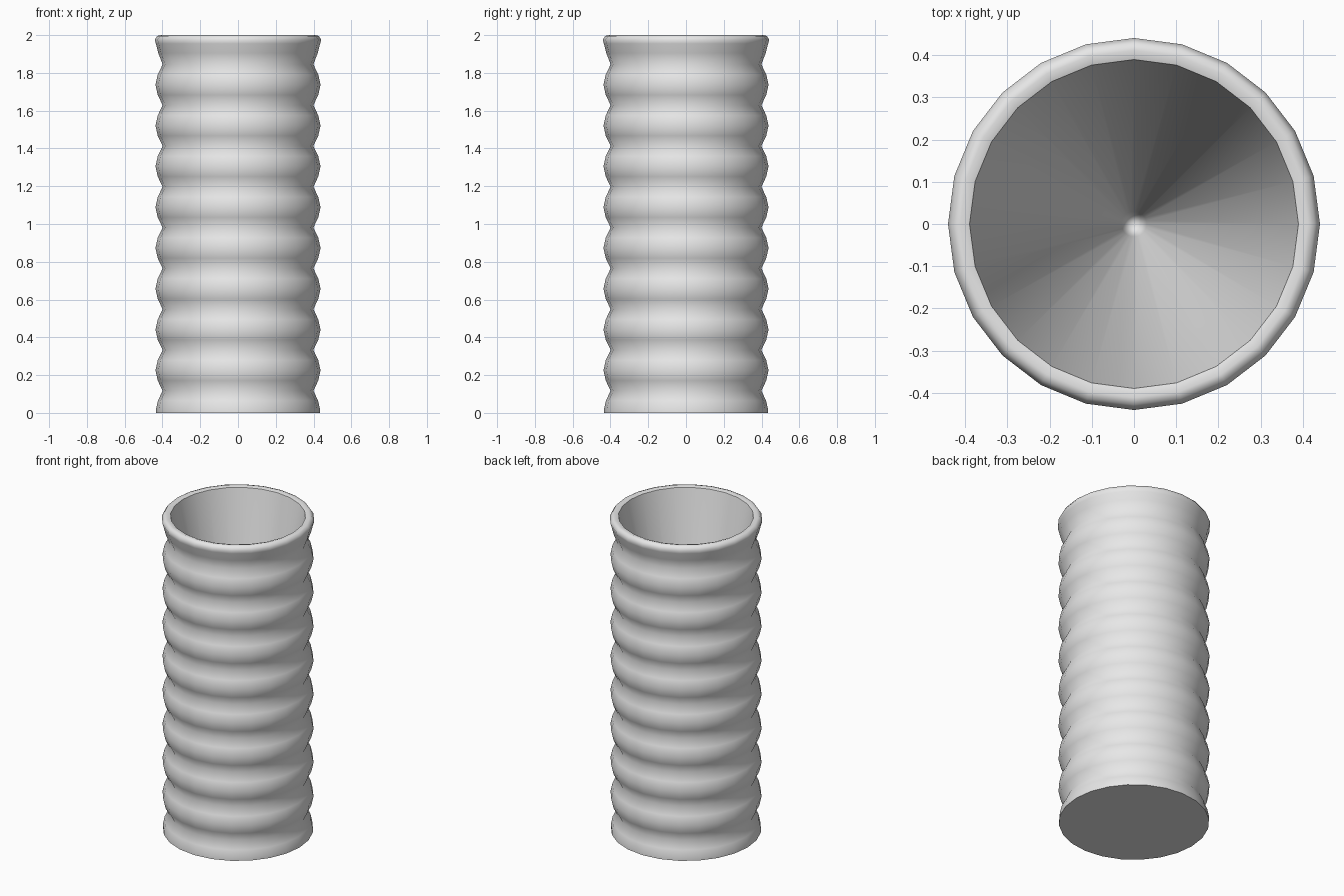
import bpy, bmesh, math

if "Cube" in bpy.data.objects:
    bpy.data.objects.remove(bpy.data.objects["Cube"])

SEGMENTS = 24
PITCH = 0.216          # spacing of the ribs
FIRST_GROOVE = 0.117
GROOVES = 9

# Outer profile: flat base, then ribs between grooves
profile = [(0.0, 0.0), (0.434, 0.0), (0.434, 0.02), (0.424, 0.065)]
for i in range(GROOVES):
    z = FIRST_GROOVE + i * PITCH
    profile.append((0.399, z))
    if i < GROOVES - 1:
        profile += [(0.425, z + 0.054), (0.437, z + 0.108), (0.425, z + 0.162)]

# Flared rounded rim, then the tapering hollow
profile += [(0.422, 1.905), (0.435, 1.955), (0.441, 1.975),
            (0.428, 1.995), (0.412, 2.0), (0.39, 1.993),
            (0.03, 0.17), (0.0, 0.06)]


def lathe(name, points, material):
    """Spin a radius/height profile around the z axis."""
    bm = bmesh.new()
    rings = []
    for r, z in points:
        if r == 0:
            rings.append([bm.verts.new((0, 0, z))] * SEGMENTS)
        else:
            angles = [2 * math.pi * k / SEGMENTS for k in range(SEGMENTS)]
            rings.append([bm.verts.new((r * math.cos(a), r * math.sin(a), z))
                          for a in angles])
    for low, high in zip(rings, rings[1:]):
        for k in range(SEGMENTS):
            n = (k + 1) % SEGMENTS
            corners = [low[k], low[n], high[n], high[k]]
            bm.faces.new(list(dict.fromkeys(corners)))
    bmesh.ops.recalc_face_normals(bm, faces=bm.faces)
    mesh = bpy.data.meshes.new(name)
    bm.to_mesh(mesh)
    bm.free()
    mesh.materials.append(material)
    obj = bpy.data.objects.new(name, mesh)
    bpy.context.collection.objects.link(obj)
    return obj


grey = bpy.data.materials.new("light_grey")
grey.diffuse_color = (0.8, 0.8, 0.8, 1)
grey.use_nodes = True
grey.node_tree.nodes["Principled BSDF"].inputs["Base Color"].default_value = grey.diffuse_color

cup = lathe("ribbed_cup", profile, grey)

# Smooth ribs, crisp base and inner rim edges
bpy.context.view_layer.objects.active = cup
cup.select_set(True)
bpy.ops.object.shade_smooth_by_angle(angle=math.radians(58))
